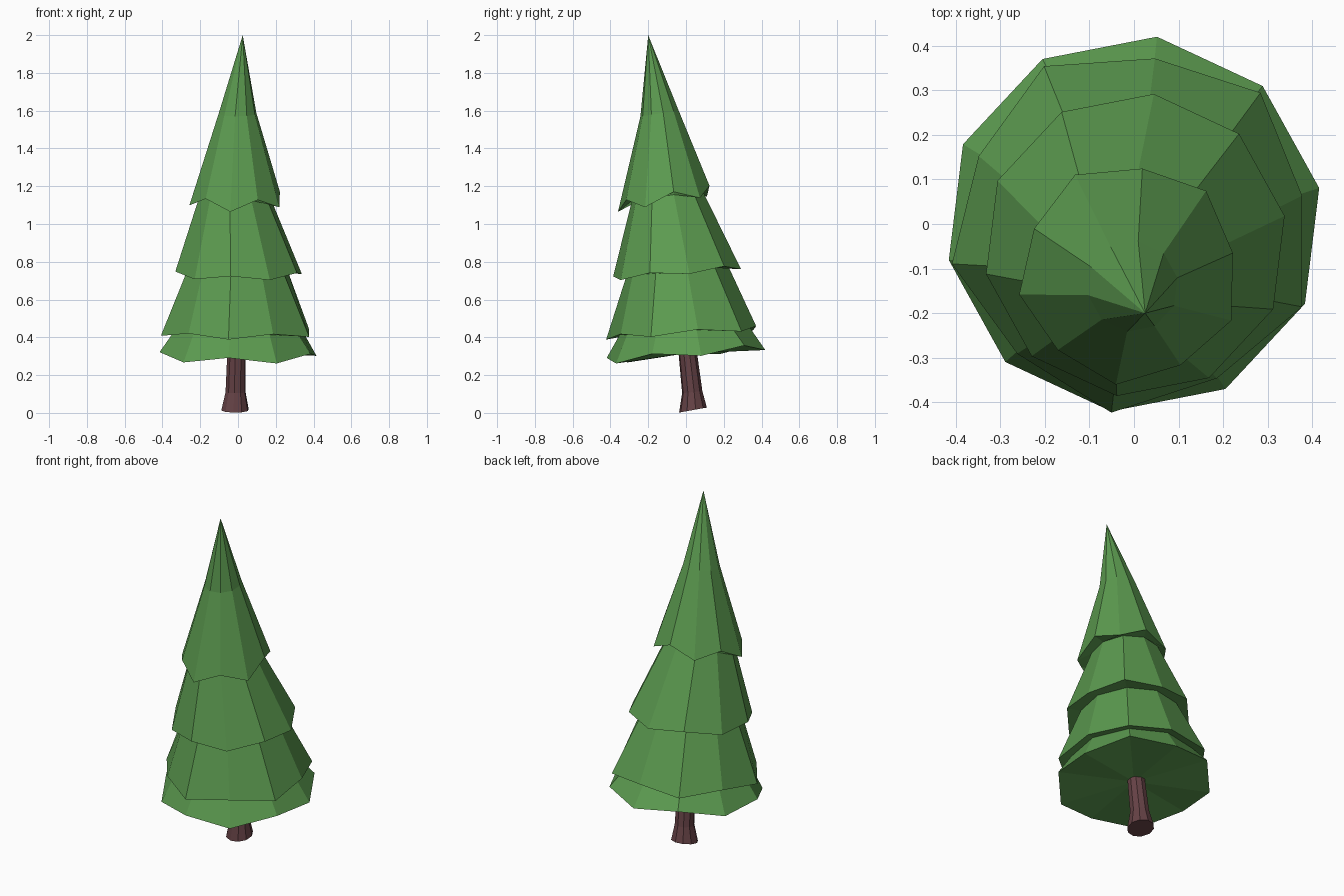
import bpy, bmesh, math

if "Cube" in bpy.data.objects:
    bpy.data.objects.remove(bpy.data.objects["Cube"])

SIDES = 10


def material(name, rgb):
    m = bpy.data.materials.new(name)
    m.diffuse_color = (*rgb, 1.0)
    m.use_nodes = True
    m.node_tree.nodes["Principled BSDF"].inputs["Base Color"].default_value = m.diffuse_color
    return m


def ring(bm, cx, cy, cz, r, tilt=0.0, zig=0.0, rzig=0.0, start=83):
    """Ten-sided ring, tilted along y, with alternating height and radius."""
    verts = []
    for k in range(SIDES):
        a = math.radians(start + 360 / SIDES * k)
        s = 1 if k % 2 == 0 else -1
        rad = r + s * rzig
        dy = rad * math.sin(a)
        verts.append(bm.verts.new((cx + rad * math.cos(a), cy + dy,
                                   cz + tilt * dy + s * zig)))
    return verts


def bridge(bm, lo, hi):
    for k in range(SIDES):
        j = (k + 1) % SIDES
        bm.faces.new((lo[k], lo[j], hi[j], hi[k]))


def fan(bm, verts, point):
    p = bm.verts.new(point)
    for k in range(SIDES):
        bm.faces.new((verts[k], verts[(k + 1) % SIDES], p))


def finish(bm, name, mat):
    bmesh.ops.recalc_face_normals(bm, faces=bm.faces[:])
    me = bpy.data.meshes.new(name)
    bm.to_mesh(me)
    bm.free()
    me.materials.append(mat)
    ob = bpy.data.objects.new(name, me)
    bpy.context.collection.objects.link(ob)
    return ob


green = material("needle green", (0.107, 0.328, 0.080))
brown = material("bark brown", (0.130, 0.054, 0.060))

# Foliage: drooping rims alternate with the tucked-in tops of the tier below
profile = [  # cx, cy, z, radius, tilt, height zigzag, radius zigzag
    (0.00, 0.00, 0.312, 0.423, 0.09, -0.017, 0.0),     # lowest skirt rim
    (0.00, -0.01, 0.435, 0.345, 0.07, 0.0, 0.0),
    (0.00, -0.01, 0.425, 0.400, 0.06, 0.012, -0.016),  # third tier rim
    (-0.005, -0.045, 0.750, 0.272, 0.09, 0.0, 0.0),
    (0.003, -0.047, 0.742, 0.341, 0.09, -0.012, 0.0),  # second tier rim
    (-0.02, -0.10, 1.150, 0.188, 0.15, 0.0, 0.0),
    (-0.01, -0.11, 1.135, 0.244, 0.17, 0.028, -0.008),  # top tier rim
    (-0.003, -0.14, 1.585, 0.102, 0.15, 0.0, 0.0),     # bend in the top cone
]
bm = bmesh.new()
rings = [ring(bm, *p) for p in profile]
for lo, hi in zip(rings, rings[1:]):
    bridge(bm, lo, hi)
fan(bm, rings[0], (0.0, 0.0, 0.315))
fan(bm, rings[-1], (0.025, -0.20, 2.0))
finish(bm, "foliage", green)

# Trunk: flared, slanted foot and a slight lean
bm = bmesh.new()
rings = [
    ring(bm, -0.016, 0.037, 0.015, 0.074, tilt=0.18),
    ring(bm, -0.013, 0.033, 0.110, 0.054, tilt=0.1),
    ring(bm, -0.008, 0.008, 0.330, 0.049),
]
for lo, hi in zip(rings, rings[1:]):
    bridge(bm, lo, hi)
bm.faces.new(rings[0])
bm.faces.new(rings[-1])
finish(bm, "trunk", brown)
